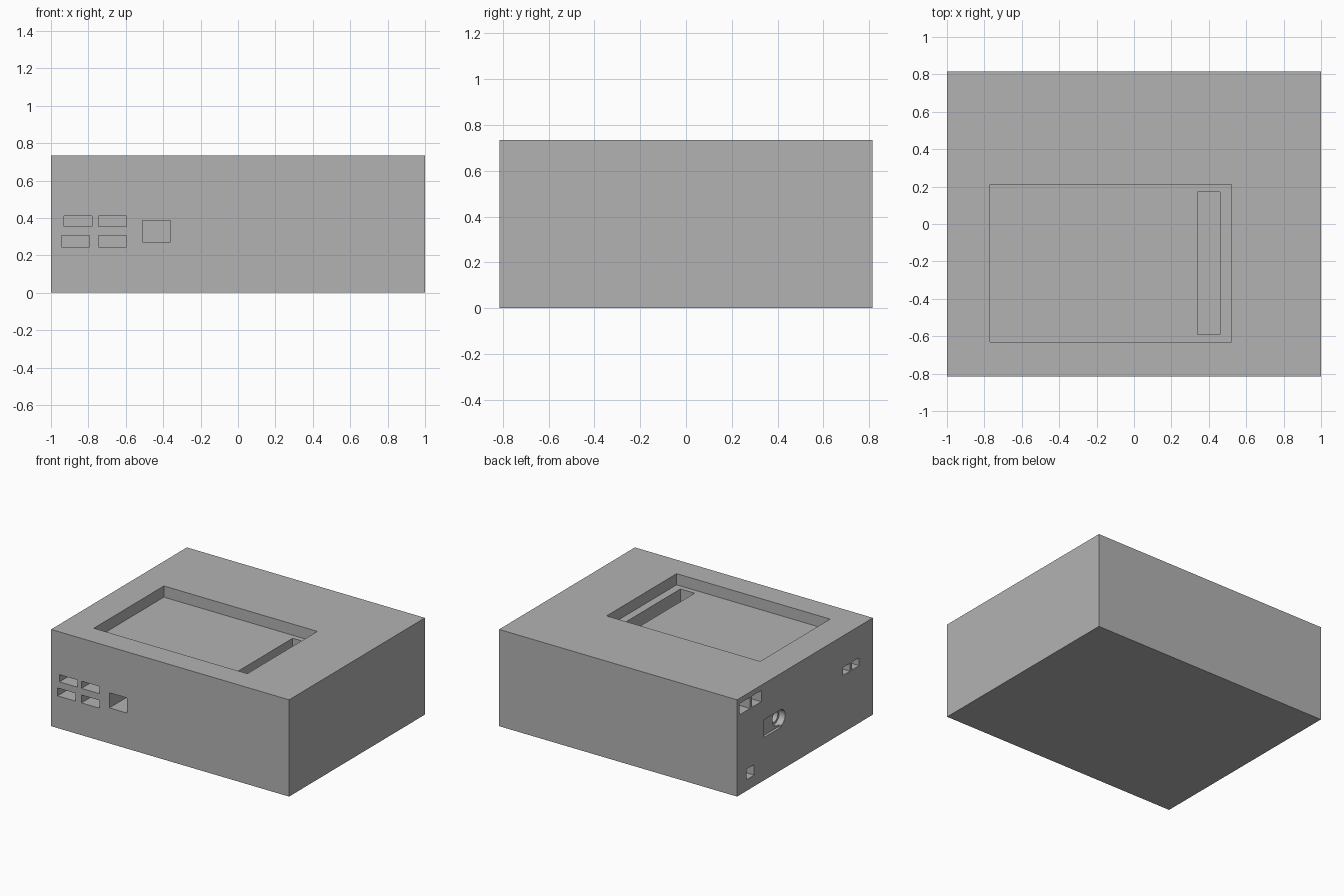
import bpy
import math

cube = bpy.data.objects.get("Cube")
if cube:
    bpy.data.objects.remove(cube, do_unlink=True)

grey = bpy.data.materials.new("matte grey")
grey.use_nodes = True
colour = (0.45, 0.45, 0.45, 1)
grey.diffuse_color = colour
grey.node_tree.nodes["Principled BSDF"].inputs["Base Color"].default_value = colour

W, D, H = 1.0, 0.815, 0.735
OUT = 0.05  # how far cutters stick out of the case


def box(name, x, y, z):
    """Box from (low, high) ranges on each axis."""
    mid = [(a + b) / 2 for a, b in (x, y, z)]
    bpy.ops.mesh.primitive_cube_add(size=1, location=mid)
    ob = bpy.context.object
    ob.name = name
    ob.scale = [b - a for a, b in (x, y, z)]
    bpy.ops.object.transform_apply(location=True, rotation=False, scale=True)
    ob.data.materials.append(grey)
    return ob


def cut(target, cutter):
    """Subtract the cutter for good and remove it."""
    cutter.hide_render = True
    mod = target.modifiers.new("cut", 'BOOLEAN')
    mod.operation = 'DIFFERENCE'
    mod.solver = 'EXACT'
    mod.object = cutter
    bpy.context.view_layer.objects.active = target
    bpy.ops.object.modifier_apply(modifier=mod.name)
    bpy.data.objects.remove(cutter, do_unlink=True)


case = box("case", (-W, W), (-D, D), (0, H))

# Screen recess in the top, with the deep connector slot in its floor
cut(case, box("screen_cutter", (-0.77, 0.52), (-0.63, 0.21), (H - 0.085, H + OUT)))
cut(case, box("slot_cutter", (0.34, 0.46), (-0.59, 0.17), (0.4, H)))

# Front ports: four flat ones and one tall one
front_ports = [(-0.93, -0.78, 0.355, 0.41), (-0.745, -0.595, 0.355, 0.41),
               (-0.945, -0.795, 0.245, 0.305), (-0.745, -0.595, 0.245, 0.305),
               (-0.51, -0.36, 0.27, 0.385)]
for x0, x1, z0, z1 in front_ports:
    cut(case, box("front_cutter", (x0, x1), (-D - OUT, -D + 0.32), (z0, z1)))

# Side ports on the -x wall: y range, z range, depth
side_ports = [(0.66, 0.785, 0.61, 0.695, 0.15), (0.525, 0.635, 0.61, 0.695, 0.15),
              (0.61, 0.705, 0.085, 0.165, 0.15), (-0.54, -0.455, 0.435, 0.495, 0.15),
              (-0.65, -0.565, 0.435, 0.495, 0.15), (0.29, 0.49, 0.325, 0.46, 0.02)]
for y0, y1, z0, z1, depth in side_ports:
    cut(case, box("side_cutter", (-W - OUT, -W + depth), (y0, y1), (z0, z1)))

# Stepped round socket beside the shallow side pocket
for radius, depth in ((0.062, 0.05), (0.045, 0.15)):
    bpy.ops.mesh.primitive_cylinder_add(
        vertices=32, radius=radius, depth=depth + OUT,
        location=(-W + (depth - OUT) / 2, 0.3, 0.4), rotation=(0, math.pi / 2, 0))
    socket = bpy.context.object
    socket.data.materials.append(grey)
    cut(case, socket)
